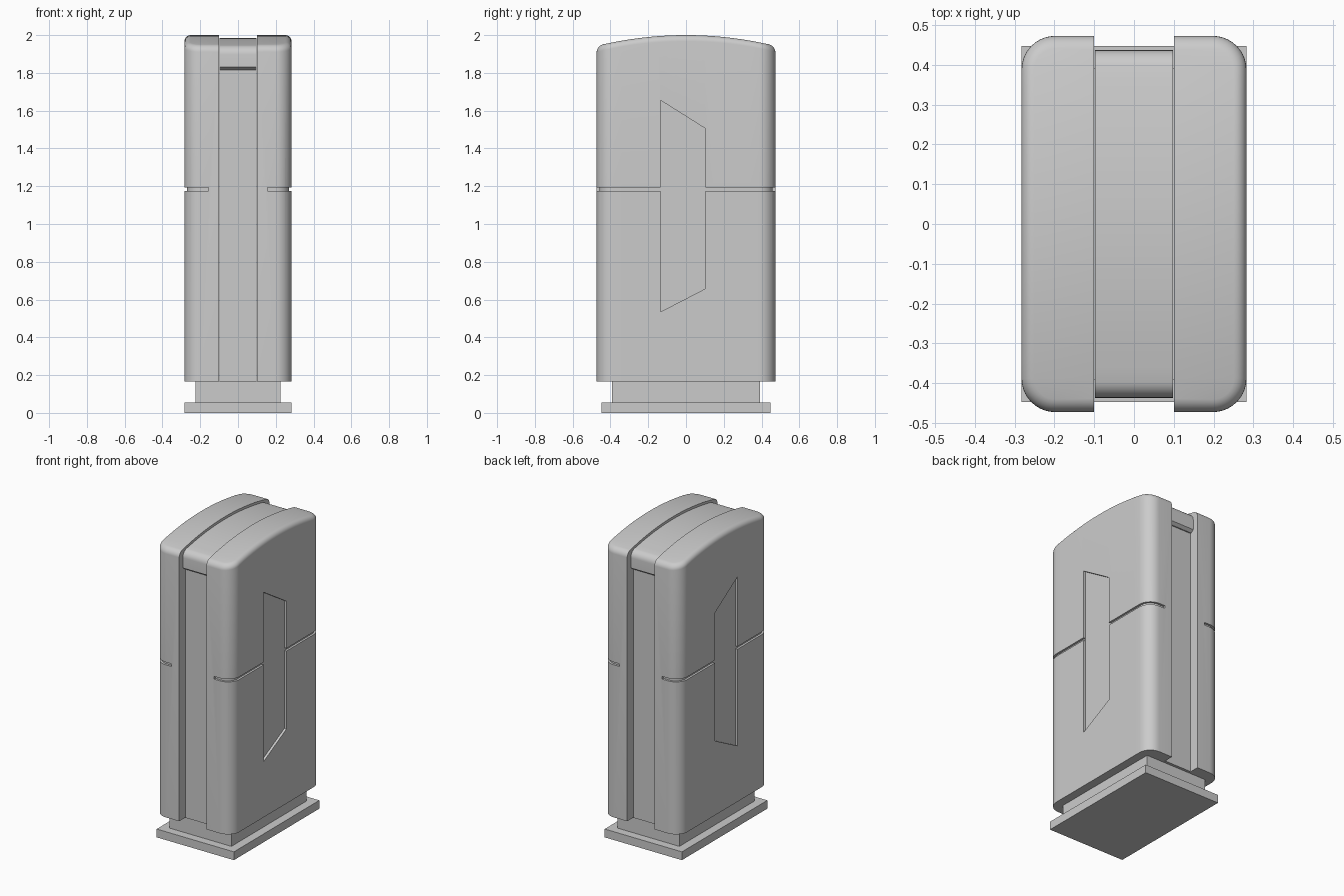
import bpy, bmesh, math

cube = bpy.data.objects.get("Cube")
if cube:
    bpy.data.objects.remove(cube, do_unlink=True)

# One grey finish for every part
grey = bpy.data.materials.new("matte_grey")
grey.use_nodes = True
colour = (0.6, 0.6, 0.6, 1)
grey.diffuse_color = colour
grey.node_tree.nodes["Principled BSDF"].inputs["Base Color"].default_value = colour

INNER, OUTER, DEPTH = 0.1, 0.283, 0.473
CORNER, EDGE, FLOOR = 0.085, 0.032, 0.165
GROOVE = 0.014


def arch(y, top=2.0):
    """Height of the gently curved top at depth y."""
    return top - 0.255 * y * y


def loft(name, rings, strips=False):
    """Skin closed rings; strips caps the ends with quads between its two halves."""
    bm = bmesh.new()
    loops = [[bm.verts.new(p) for p in ring] for ring in rings]
    n = len(loops[0])
    for a, b in zip(loops, loops[1:]):
        for i in range(n):
            j = (i + 1) % n
            bm.faces.new((a[i], a[j], b[j], b[i]))
    for loop in (loops[0], loops[-1]):
        if strips:
            for i in range(n // 2 - 1):
                bm.faces.new((loop[i], loop[i + 1], loop[-2 - i], loop[-1 - i]))
        else:
            bm.faces.new(loop)
    bmesh.ops.recalc_face_normals(bm, faces=bm.faces)
    mesh = bpy.data.meshes.new(name)
    bm.to_mesh(mesh)
    bm.free()
    mesh.materials.append(grey)
    obj = bpy.data.objects.new(name, mesh)
    bpy.context.collection.objects.link(obj)
    return obj


def activate(obj):
    bpy.ops.object.select_all(action='DESELECT')
    obj.select_set(True)
    bpy.context.view_layer.objects.active = obj


def smooth(obj):
    activate(obj)
    bpy.ops.object.shade_smooth_by_angle(angle=math.radians(30))


def carve(obj, cutter):
    activate(obj)
    mod = obj.modifiers.new("carve", 'BOOLEAN')
    mod.operation = 'DIFFERENCE'
    mod.solver = 'EXACT'
    mod.object = cutter
    bpy.ops.object.modifier_apply(modifier=mod.name)
    bpy.data.objects.remove(cutter, do_unlink=True)


def outline(inset):
    """Plan of a shell's outer wall, front to back, with rounded corners."""
    r, cx, cy = CORNER - inset, OUTER - CORNER, DEPTH - CORNER
    arc = [math.radians(a) for a in range(0, 91, 9)]
    front = [(cx + r * math.sin(a), -cy - r * math.cos(a)) for a in arc]
    side = [(OUTER - inset, cy * k / 8) for k in range(-7, 8)]
    back = [(x, -y) for x, y in reversed(front)]
    return front + side + back


def shell_ring(s, inset, height):
    wall = outline(inset)
    plan = wall + [(INNER, y) for x, y in reversed(wall)]
    return [(s * x, y, height(y)) for x, y in plan]


def seam_ring(s, z):
    def path(inset):
        y = DEPTH - inset
        return [(0.155, -y)] + outline(inset) + [(0.155, y)]
    plan = path(-0.04) + path(GROOVE)[::-1]
    return [(s * x, y, z) for x, y in plan]


# Two rounded side shells, each with a wrapping seam and a slanted recess
for s, side in ((1, "left"), (-1, "right")):
    rings = [shell_ring(s, 0, lambda y: FLOOR)]
    for k in range(7):
        a = math.radians(15 * k)
        rings.append(shell_ring(s, EDGE * (1 - math.cos(a)),
                                lambda y, a=a: arch(y) - EDGE * (1 - math.sin(a))))
    shell = loft(side + "_shell", rings, strips=True)
    carve(shell, loft("seam_cutter", [seam_ring(s, z) for z in (1.175, 1.193)], strips=True))
    slant = ((-0.135, 0.535), (0.103, 0.658), (0.103, 1.505), (-0.135, 1.655))
    carve(shell, loft("recess_cutter", [[(s * x, y, z) for y, z in slant]
                                        for x in (OUTER - GROOVE - 0.002, OUTER + 0.05)]))
    smooth(shell)


def extrude_x(name, profile, half):
    return loft(name, [[(x, y, z) for y, z in profile] for x in (-half, half)])


def box(name, half_x, half_y, z0, z1):
    return extrude_x(name, [(-half_y, z0), (half_y, z0), (half_y, z1), (-half_y, z1)], half_x)


# Recessed spine between the shells
box("centre_spine", 0.098, 0.41, FLOOR, 1.85)

# Curved cap over the spine, rounded at both ends
cap_depth, r = 0.437, 0.05
shoulder = arch(cap_depth - r, 1.985) - r
half = [(cap_depth - 0.02, 1.815), (cap_depth, 1.83)]
for k in range(8):
    a = math.radians(11 * k)
    half.append((cap_depth - r + r * math.cos(a), shoulder + r * math.sin(a)))
half += [(y / 100, arch(y / 100, 1.985)) for y in range(36, -1, -4)]
cap = extrude_x("centre_cap", half + [(-y, z) for y, z in reversed(half[:-1])], 0.098)
smooth(cap)

# Plinth
box("plinth_neck", 0.226, 0.392, 0.05, FLOOR + 0.002)
box("plinth_base", OUTER, 0.447, 0, 0.055)
